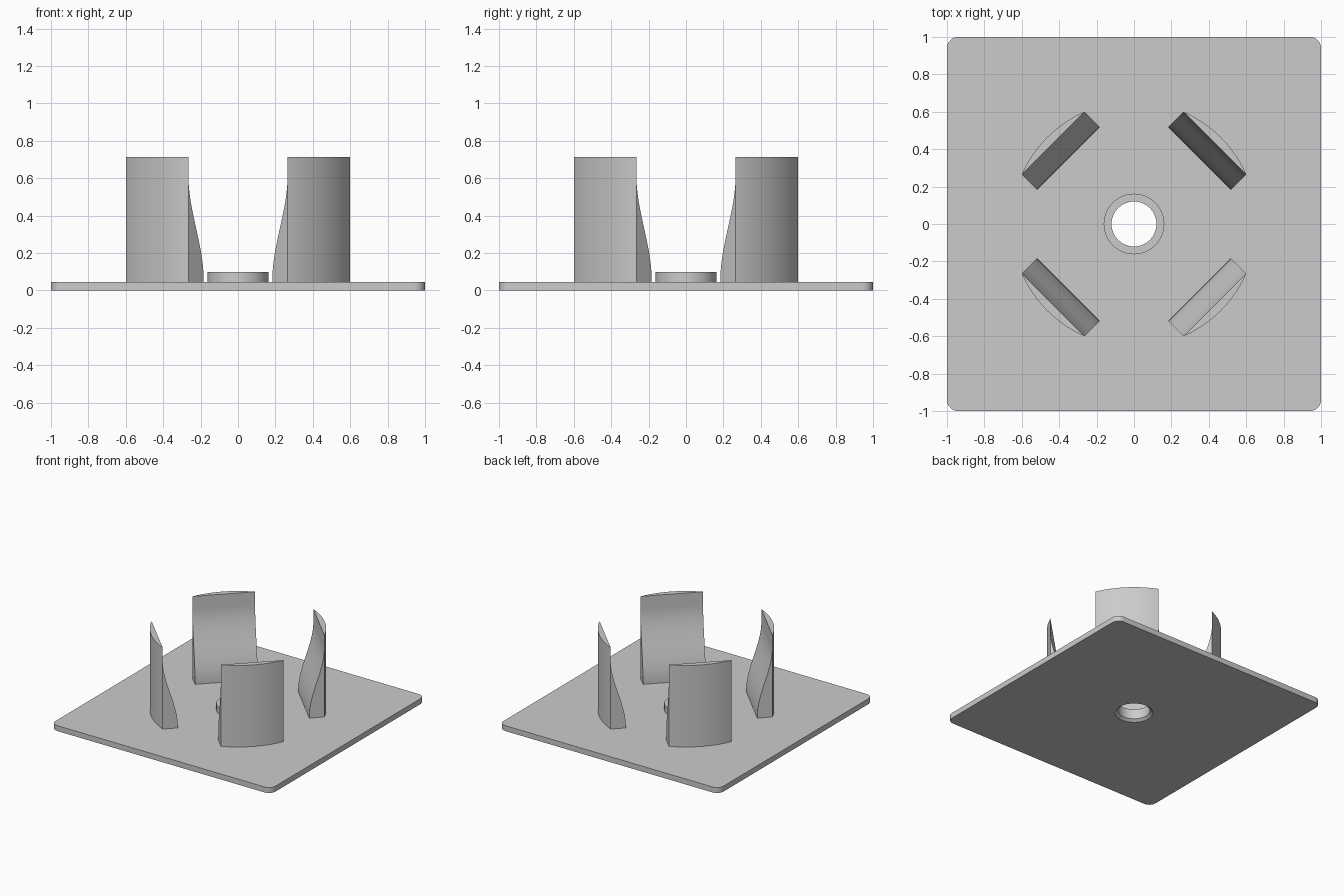
import bpy, bmesh, math
from mathutils import Matrix

if "Cube" in bpy.data.objects:
    bpy.data.objects.remove(bpy.data.objects["Cube"])

grey = bpy.data.materials.new("plain grey")
grey.use_nodes = True
colour = (0.6, 0.6, 0.6, 1)
grey.diffuse_color = colour
grey.node_tree.nodes["Principled BSDF"].inputs["Base Color"].default_value = colour


def make(name, bm):
    bmesh.ops.remove_doubles(bm, verts=bm.verts, dist=1e-5)
    bmesh.ops.recalc_face_normals(bm, faces=bm.faces)
    mesh = bpy.data.meshes.new(name)
    bm.to_mesh(mesh)
    bm.free()
    mesh.materials.append(grey)
    ob = bpy.data.objects.new(name, mesh)
    bpy.context.collection.objects.link(ob)
    bpy.ops.object.select_all(action='DESELECT')
    ob.select_set(True)
    bpy.context.view_layer.objects.active = ob
    bpy.ops.object.shade_smooth_by_angle(angle=math.radians(30))
    return ob


def loft(bm, loops, closed=False):
    rings = [[bm.verts.new(p) for p in loop] for loop in loops]
    pairs = list(zip(rings, rings[1:]))
    if closed:
        pairs.append((rings[-1], rings[0]))
    for a, b in pairs:
        for i in range(len(a)):
            j = (i + 1) % len(a)
            bm.faces.new((a[i], a[j], b[j], b[i]))
    return rings


def circle(r, z, n=64):
    return [(r * math.cos(math.tau * i / n), r * math.sin(math.tau * i / n), z)
            for i in range(n)]


def rounded_square(half, radius, z, n=64):
    # 16 points per corner, matching the circle's winding
    pts = []
    for q in range(4):
        mid = math.radians(45 + 90 * q)
        cx = math.copysign(half - radius, math.cos(mid))
        cy = math.copysign(half - radius, math.sin(mid))
        for k in range(n // 4):
            a = math.pi / 2 * (q + k / (n // 4 - 1))
            pts.append((cx + radius * math.cos(a), cy + radius * math.sin(a), z))
    return pts


PLATE, HOLE, COLLAR = 0.045, 0.12, 0.162

# Base plate with raised collar, through hole and chamfer underneath
bm = bmesh.new()
loft(bm, [rounded_square(1, 0.06, 0), rounded_square(1, 0.06, PLATE),
          circle(COLLAR, PLATE), circle(COLLAR, 0.1),
          circle(HOLE, 0.1), circle(HOLE, 0.018), circle(0.142, 0)], closed=True)
make("base_plate", bm)

# Prongs: round outer face, inner face sweeping outward to a thin top
RADIUS, HALF_W, TOP, STEPS, ARC = 0.656, 0.237, 0.715, 24, 20
chord = math.sqrt(RADIUS ** 2 - HALF_W ** 2)
spread = math.asin(HALF_W / RADIUS)


def section(z):
    t = min(max((z - 0.06) / 0.55, 0), 1)
    inner = 0.497 + (chord - 0.497) * t * t * (3 - 2 * t)
    arc = [(RADIUS * math.cos(a), RADIUS * math.sin(a), z)
           for a in (spread * (2 * i / ARC - 1) for i in range(ARC + 1))]
    return arc + [(inner, HALF_W, z), (inner, -HALF_W, z)]


for k, name in enumerate(("back_left", "back_right", "front_right", "front_left")):
    bm = bmesh.new()
    heights = [PLATE + (0.61 - PLATE) * i / STEPS for i in range(STEPS + 1)] + [TOP]
    rings = loft(bm, [section(z) for z in heights])
    bm.faces.new(rings[0])
    bm.faces.new(rings[-1])
    bmesh.ops.transform(bm, verts=bm.verts,
                        matrix=Matrix.Rotation(math.radians(45 + 90 * k), 4, 'Z'))
    make("prong_" + name, bm)
